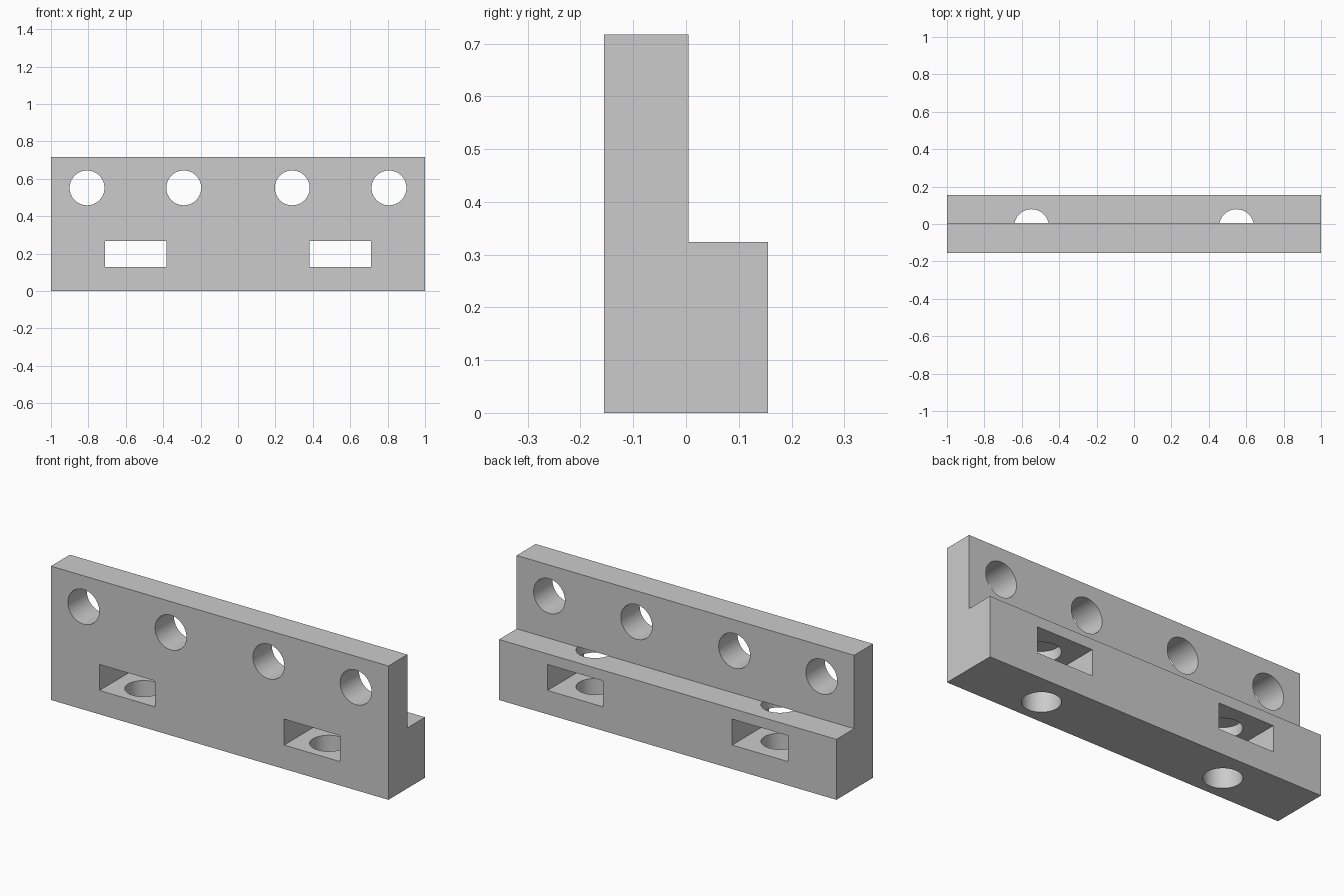
import bpy, bmesh
from math import radians, pi

if "Cube" in bpy.data.objects:
    bpy.data.objects.remove(bpy.data.objects["Cube"])

HALF_Y, STEP_Y, STEP_Z, TOP_Z = 0.155, 0.005, 0.324, 0.717

# L-shaped profile extruded along x
profile = [(-HALF_Y, 0), (HALF_Y, 0), (HALF_Y, STEP_Z),
           (STEP_Y, STEP_Z), (STEP_Y, TOP_Z), (-HALF_Y, TOP_Z)]
bm = bmesh.new()
face = bm.faces.new([bm.verts.new((-1, y, z)) for y, z in profile])
ext = bmesh.ops.extrude_face_region(bm, geom=[face])
bmesh.ops.translate(bm, vec=(2, 0, 0),
                    verts=[v for v in ext["geom"] if isinstance(v, bmesh.types.BMVert)])
bmesh.ops.recalc_face_normals(bm, faces=bm.faces)
mesh = bpy.data.meshes.new("stepped_bracket")
bm.to_mesh(mesh)
bm.free()
bracket = bpy.data.objects.new("stepped_bracket", mesh)
bpy.context.collection.objects.link(bracket)


def cut(cutter):
    """Subtract the cutter from the bracket and discard it."""
    cutter.hide_render = True
    mod = bracket.modifiers.new("cut", 'BOOLEAN')
    mod.operation, mod.solver, mod.object = 'DIFFERENCE', 'EXACT', cutter
    bpy.context.view_layer.objects.active = bracket
    bpy.ops.object.modifier_apply(modifier=mod.name)
    bpy.data.objects.remove(cutter, do_unlink=True)


def cut_hole(location, depth, rotation=(0, 0, 0)):
    bpy.ops.mesh.primitive_cylinder_add(vertices=64, radius=0.093, depth=depth,
                                        location=location, rotation=rotation)
    cut(bpy.context.object)


for side in (-1, 1):
    # round holes through the upright wall
    for x in (0.29, 0.807):
        cut_hole((side * x, -0.075, 0.551), 0.4, (pi / 2, 0, 0))
    # rectangular slots through the full depth
    bpy.ops.mesh.primitive_cube_add(size=1, location=(side * 0.547, 0, 0.1975))
    slot = bpy.context.object
    slot.dimensions = (0.33, 0.6, 0.139)
    bpy.context.view_layer.update()
    cut(slot)
    # vertical bores from below, ending level with the step
    bore_top, bore_bottom = STEP_Z + 0.0005, -0.1
    cut_hole((side * 0.548, -0.014, (bore_top + bore_bottom) / 2), bore_top - bore_bottom)

# smooth bores, crisp edges
bpy.ops.object.select_all(action='DESELECT')
bracket.select_set(True)
bpy.context.view_layer.objects.active = bracket
bpy.ops.object.shade_smooth_by_angle(angle=radians(30))
